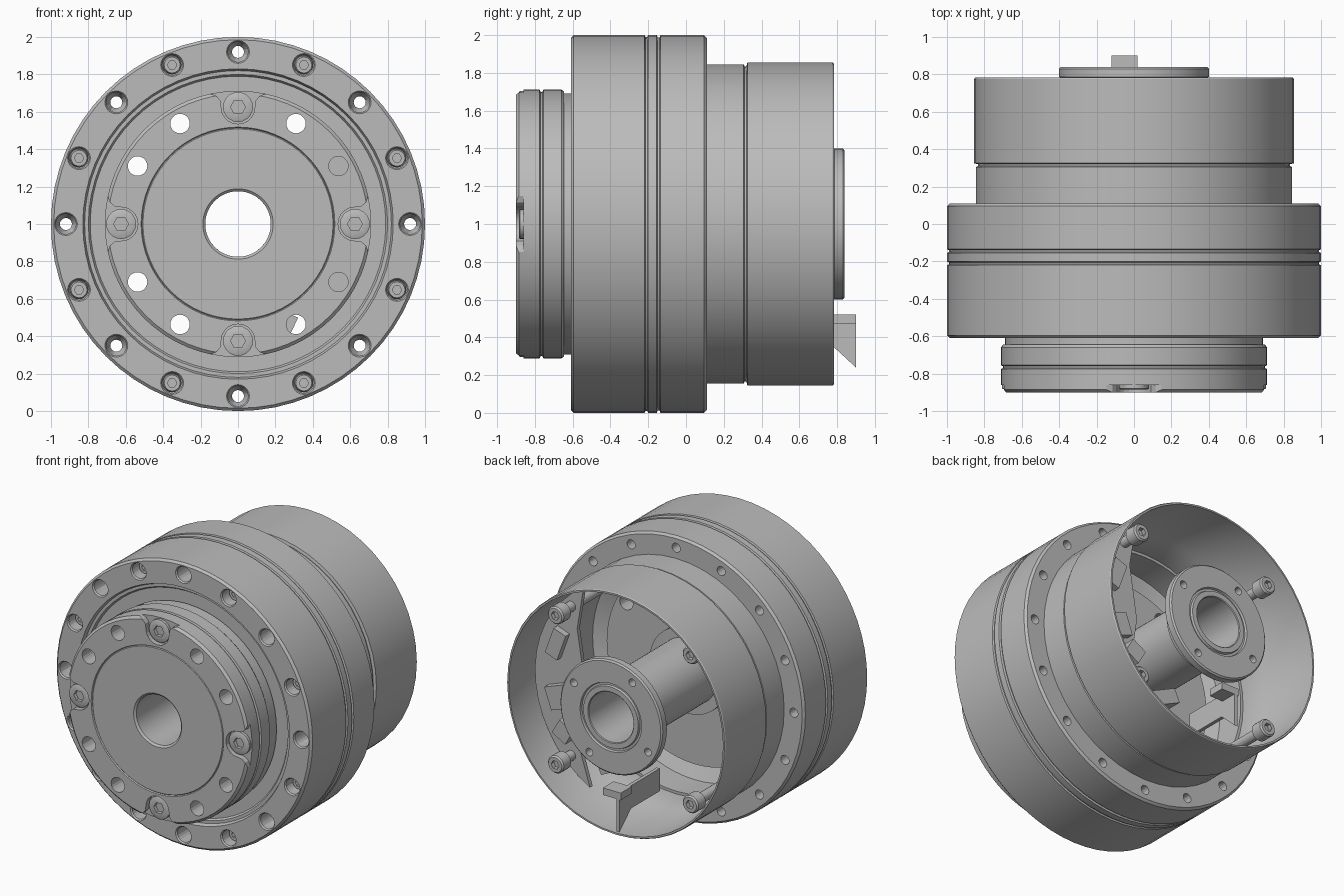
import bpy, bmesh, math
from mathutils import Matrix, Vector

if "Cube" in bpy.data.objects:
    bpy.data.objects.remove(bpy.data.objects["Cube"], do_unlink=True)

CZ = 1.0            # height of the main axis
TAU = 2 * math.pi

grey = bpy.data.materials.new("machined grey")
grey.use_nodes = True
colour = (0.5, 0.5, 0.5, 1)
grey.diffuse_color = colour
grey.node_tree.nodes["Principled BSDF"].inputs["Base Color"].default_value = colour


def finish(bm, name, smooth=True):
    bmesh.ops.recalc_face_normals(bm, faces=bm.faces)
    mesh = bpy.data.meshes.new(name)
    bm.to_mesh(mesh)
    bm.free()
    mesh.materials.append(grey)
    obj = bpy.data.objects.new(name, mesh)
    bpy.context.collection.objects.link(obj)
    if smooth:
        shade(obj)
    return obj


def shade(obj):
    bpy.ops.object.select_all(action="DESELECT")
    obj.select_set(True)
    bpy.context.view_layer.objects.active = obj
    bpy.ops.object.shade_smooth_by_angle(angle=math.radians(30))


def lathe(bm, profile, centre=(0, CZ), sides=48, closed=True):
    """Turn (radius, y) points about an axis along y; open profiles get end caps."""
    rings = []
    for i in range(sides):
        a = TAU * i / sides
        rings.append([bm.verts.new((centre[0] + r * math.cos(a), y, centre[1] + r * math.sin(a)))
                      for r, y in profile])
    n = len(profile)
    for i in range(sides):
        a, b = rings[i], rings[(i + 1) % sides]
        for j in range(n if closed else n - 1):
            k = (j + 1) % n
            bm.faces.new((a[j], b[j], b[k], a[k]))
    if not closed:
        bm.faces.new([r[0] for r in rings])
        bm.faces.new([r[-1] for r in rings])


def prism(bm, outline, y0, y1, matrix=Matrix()):
    """Extrude an (x, z) outline between two y values."""
    lo = [bm.verts.new(matrix @ Vector((x, y0, z))) for x, z in outline]
    hi = [bm.verts.new(matrix @ Vector((x, y1, z))) for x, z in outline]
    bm.faces.new(lo)
    bm.faces.new(hi)
    for i in range(len(lo)):
        j = (i + 1) % len(lo)
        bm.faces.new((lo[i], lo[j], hi[j], hi[i]))


def polar(radius, degrees):
    a = math.radians(degrees)
    return radius * math.cos(a), CZ + radius * math.sin(a)


def cut(obj, bm):
    cutter = finish(bm, "cutter", False)
    cutter.hide_render = True
    mod = obj.modifiers.new("cut", "BOOLEAN")
    mod.operation, mod.solver, mod.object = "DIFFERENCE", "EXACT", cutter
    bpy.context.view_layer.objects.active = obj
    bpy.ops.object.modifier_apply(modifier=mod.name)
    bpy.data.objects.remove(cutter, do_unlink=True)
    shade(obj)


def turned(name, profile, **kw):
    bm = bmesh.new()
    lathe(bm, profile, **kw)
    return finish(bm, name)


def socket_screw(name, centre, radius, front, back, facing=1):
    """Socket-head screw along y with a hexagonal recess in its front end."""
    d = (back - front) * 0.12
    body = turned(name, [(radius * 0.85, front), (radius, front + d), (radius, back)],
                  centre=centre, sides=20, closed=False)
    bm = bmesh.new()
    depth = 0.03 * facing
    lathe(bm, [(radius * 0.5, front - depth), (radius * 0.5, front + depth)],
          centre=centre, sides=6, closed=False)
    cut(body, bm)


# Main housing ring with two grooves and a recessed seal face
ring = turned("housing_ring", [
    (0.83, -0.61), (0.985, -0.61), (1.0, -0.595),
    (1.0, -0.22), (0.99, -0.215), (0.99, -0.205), (1.0, -0.2),
    (1.0, -0.155), (0.988, -0.15), (0.988, -0.14), (1.0, -0.135),
    (1.0, 0.095), (0.985, 0.11), (0.8, 0.11), (0.8, -0.1), (0.7, -0.15),
    (0.7, -0.57), (0.79, -0.57), (0.8, -0.585), (0.82, -0.585)], sides=64)
bm = bmesh.new()
for i in range(16):
    lathe(bm, [(0.062, -0.7), (0.062, -0.611), (0.054, -0.6), (0.054, -0.42),
               (0.032, -0.38), (0.032, 0.2)],
          centre=polar(0.92, i * 22.5), sides=20, closed=False)
cut(ring, bm)
for i in range(1, 16, 2):
    socket_screw("housing_screw", polar(0.92, i * 22.5), 0.05, -0.54, -0.4)

# Output flange with hub and hollow shaft in one turned piece
flange = turned("output_flange", [
    (0.175, -0.885), (0.188, -0.897), (0.508, -0.897), (0.513, -0.892), (0.518, -0.9),
    (0.695, -0.9), (0.712, -0.885), (0.712, -0.775), (0.7, -0.77), (0.7, -0.76),
    (0.712, -0.755), (0.712, -0.66), (0.7, -0.645), (0.69, -0.645), (0.69, -0.1),
    (0.3, -0.1), (0.3, -0.02), (0.23, -0.02), (0.23, 0.76), (0.175, 0.76)], sides=64)
bm = bmesh.new()
for quarter in range(4):
    for offset in (30, 60):
        lathe(bm, [(0.052, -1.0), (0.052, 0.0)], centre=polar(0.62, quarter * 90 + offset),
              sides=20, closed=False)
    # Scalloped pocket that flares out through the rim
    arc = [(0.09 * math.cos(a), 0.625 + 0.09 * math.sin(a))
           for a in (math.pi + math.pi * k / 10 for k in range(11))]
    outline = arc + [(0.095, 0.66), (0.115, 0.685), (0.16, 0.7), (0.16, 0.8),
                     (-0.16, 0.8), (-0.16, 0.7), (-0.115, 0.685), (-0.095, 0.66)]
    turn = Matrix.Translation((0, 0, CZ)) @ Matrix.Rotation(quarter * TAU / 4, 4, "Y")
    prism(bm, outline, -1.0, -0.86, turn)
cut(flange, bm)
for quarter in range(4):
    socket_screw("flange_screw", polar(0.625, quarter * 90), 0.08, -0.885, -0.84)

# Thin rear cover, open at the back
turned("rear_cover", [
    (0.845, 0.1), (0.845, 0.305), (0.835, 0.31), (0.835, 0.32), (0.855, 0.325),
    (0.855, 0.775), (0.85, 0.783), (0.838, 0.783), (0.835, 0.33), (0.82, 0.3), (0.82, 0.1)])

# Rear bearing plate round the shaft, with four small holes
plate = turned("rear_plate", [
    (0.175, 0.835), (0.18, 0.84), (0.215, 0.84), (0.22, 0.825), (0.235, 0.825), (0.24, 0.84),
    (0.39, 0.84), (0.4, 0.83), (0.4, 0.785), (0.28, 0.77), (0.28, 0.66), (0.175, 0.66)])
bm = bmesh.new()
for i in range(4):
    lathe(bm, [(0.027, 0.78), (0.027, 0.9)], centre=polar(0.335, 30 + i * 90),
          sides=16, closed=False)
cut(plate, bm)

# Standoff rods and their screws near the cover wall
for i in range(4):
    spot = polar(0.745, 45 + i * 90)
    turned("standoff_rod", [(0.035, -0.12), (0.035, 0.62)], centre=spot, sides=16, closed=False)
    socket_screw("rear_screw", spot, 0.062, 0.71, 0.62, -1)

# Sector-shaped circuit board on the +x side, with components
bm = bmesh.new()
outer = [polar(0.81, a) for a in range(-62, 63, 8)]
prism(bm, outer + [(0.48, 1.38), (0.42, 1.0), (0.48, 0.6)], 0.5, 0.53)
finish(bm, "circuit_board", False)


def box(name, centre, size, tilt=0):
    bm = bmesh.new()
    bmesh.ops.create_cube(bm, size=1, matrix=Matrix.Translation(centre)
                          @ Matrix.Rotation(math.radians(tilt), 4, "Y")
                          @ Matrix.Diagonal((*size, 1)))
    finish(bm, name, False)


box("board_chip", (0.6, 0.55, 0.88), (0.16, 0.06, 0.16), 20)
box("board_connector", (0.52, 0.58, 0.68), (0.12, 0.12, 0.12), -30)
box("board_chip", (0.62, 0.55, 1.25), (0.1, 0.05, 0.2), -20)
box("lower_connector", (0.2, 0.4, 0.5), (0.22, 0.3, 0.1), 25)

# Bent cable guide sticking out at the bottom of the opening
guide = [(0.45, 0.52), (0.9, 0.52), (0.9, 0.24), (0.77, 0.36), (0.45, 0.36)]
bm = bmesh.new()
quarter_turn = Matrix.Rotation(-TAU / 4, 4, "Z")
prism(bm, [(-y, z) for y, z in guide], -0.11, -0.085, quarter_turn)
bmesh.ops.rotate(bm, verts=bm.verts, cent=(0, 0, 0), matrix=Matrix.Rotation(math.pi, 3, "Z")
                 if sum(v.co.y for v in bm.verts) < 0 else Matrix.Identity(3))
finish(bm, "cable_guide", False)
box("cable_guide_tab", (-0.05, 0.84, 0.495), (0.14, 0.12, 0.05))
